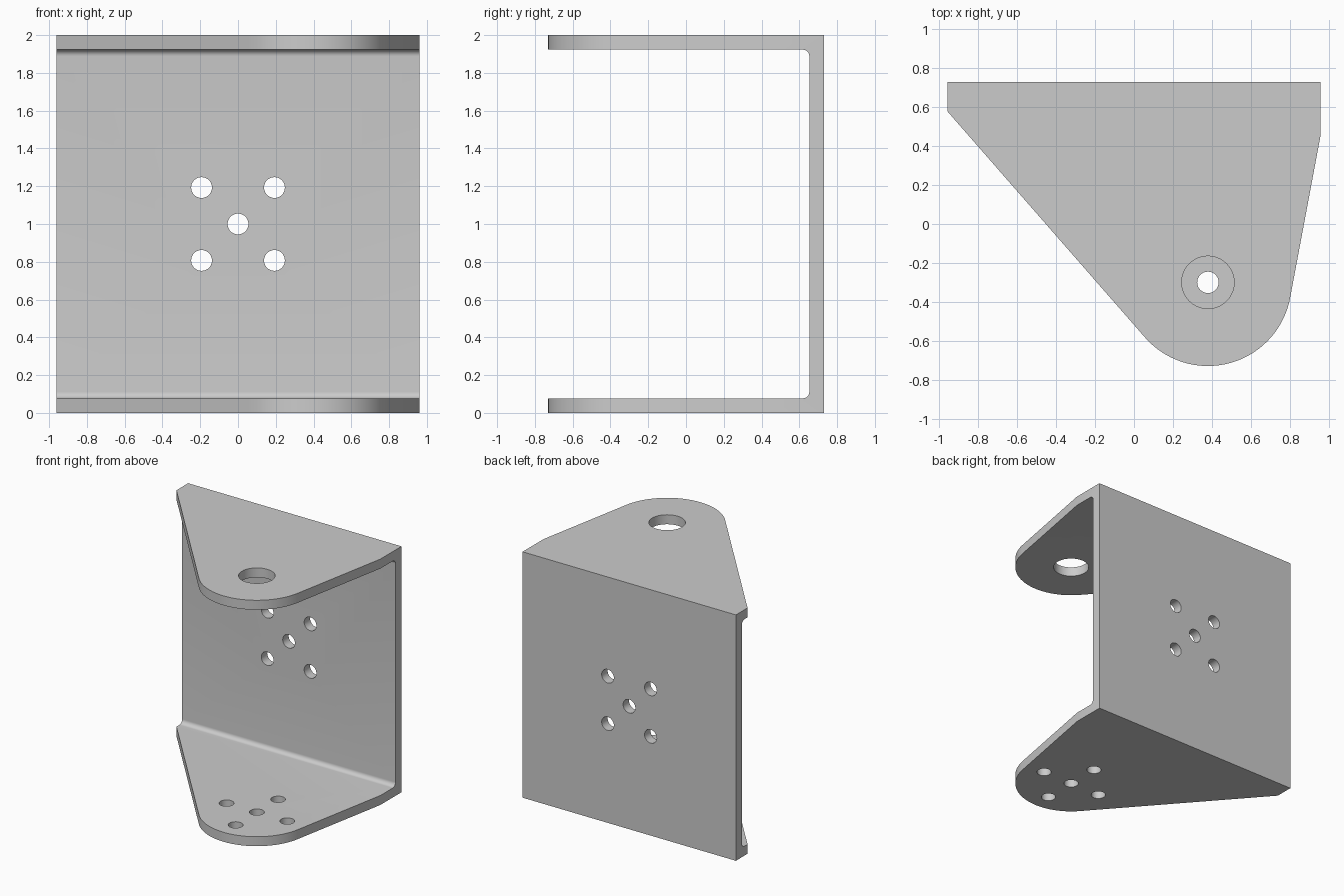
import bpy, bmesh, math
from mathutils import Vector, Matrix

cube = bpy.data.objects.get("Cube")
if cube:
    bpy.data.objects.remove(cube, do_unlink=True)

HALF_W, HALF_D, HEIGHT = 0.96, 0.73, 2.0
THICK, FILLET = 0.077, 0.035
PIVOT, TIP_R = Vector((0.38, -0.30)), 0.43
HOLE_R, BORE_R, SPREAD = 0.055, 0.135, 0.193

steel = bpy.data.materials.new("plain grey steel")
steel.use_nodes = True
steel.diffuse_color = (0.6, 0.6, 0.6, 1)
steel.node_tree.nodes["Principled BSDF"].inputs["Base Color"].default_value = (0.6, 0.6, 0.6, 1)


def prism(name, points, offset):
    """Extrude a closed outline of 3D points along an offset."""
    bm = bmesh.new()
    face = bm.faces.new([bm.verts.new(p) for p in points])
    ext = bmesh.ops.extrude_face_region(bm, geom=[face])
    moved = [g for g in ext["geom"] if isinstance(g, bmesh.types.BMVert)]
    bmesh.ops.translate(bm, vec=offset, verts=moved)
    bmesh.ops.recalc_face_normals(bm, faces=bm.faces)
    mesh = bpy.data.meshes.new(name)
    bm.to_mesh(mesh)
    bm.free()
    mesh.materials.append(steel)
    obj = bpy.data.objects.new(name, mesh)
    bpy.context.collection.objects.link(obj)
    return obj


def arc(cx, cy, r, start, end, n):
    return [(cx + r * math.cos(start + (end - start) * i / n),
             cy + r * math.sin(start + (end - start) * i / n)) for i in range(n + 1)]


def cut(target, cutter, operation):
    mod = target.modifiers.new("cut", 'BOOLEAN')
    mod.operation, mod.solver, mod.object = operation, 'EXACT', cutter
    bpy.context.view_layer.objects.active = target
    bpy.ops.object.modifier_apply(modifier=mod.name)
    bpy.data.objects.remove(cutter, do_unlink=True)


def drill(target, centre, radius, axis):
    """Bore a round hole through a plate centred at the given point."""
    ring = arc(0, 0, radius, 0, math.tau, 40)[:-1]
    turn = Vector((0, 0, 1)).rotation_difference(axis).to_matrix()
    points = [turn @ Vector((x, y, -0.1)) + Vector(centre) for x, y in ring]
    hole = prism("hole_cutter", points, axis * 0.2)
    hole.hide_render = True
    cut(target, hole, 'DIFFERENCE')


# Channel: folded profile with rounded inside corners
inner_y = HALF_D - THICK
fy = inner_y - FILLET
low, high = THICK + FILLET, HEIGHT - THICK - FILLET
profile = [(-HALF_D - 0.1, 0), (HALF_D, 0), (HALF_D, HEIGHT),
           (-HALF_D - 0.1, HEIGHT), (-HALF_D - 0.1, HEIGHT - THICK)]
profile += arc(fy, high, FILLET, math.pi / 2, 0, 8)
profile += arc(fy, low, FILLET, 0, -math.pi / 2, 8)
profile.append((-HALF_D - 0.1, THICK))
bracket = prism("bracket", [(-HALF_W, y, z) for y, z in profile], Vector((2 * HALF_W, 0, 0)))

# Flange outline: straight sides tangent to the round tip
def tangent_angle(point, side):
    d = point - PIVOT
    return math.atan2(d.y, d.x) + side * math.acos(TIP_R / d.length)

left_end, right_end = Vector((HALF_W, 0.46)), Vector((-HALF_W, 0.58))
start, end = tangent_angle(right_end, 1), tangent_angle(left_end, -1) + math.tau
eps = 0.1
outline = [(HALF_W, left_end.y), (HALF_W, HALF_D + eps),
           (-HALF_W, HALF_D + eps), (-HALF_W, right_end.y)]
outline += arc(PIVOT.x, PIVOT.y, TIP_R, start, end, 40)

# Trim away everything of the two flanges that lies outside the outline
trim = prism("flange_trim", [(x, y, -eps) for x, y in outline], Vector((0, 0, HEIGHT + 2 * eps)))
trim.hide_render = True
# Widen the straight sides slightly so the channel ends stay clean
for v in trim.data.vertices:
    if abs(abs(v.co.x) - HALF_W) < 1e-4 and v.co.y > HALF_D:
        v.co.x *= 1.0005
cut(bracket, trim, 'INTERSECT')

# Back plate holes: square of four around a centre hole
square = [(0, 0)] + [(sx * SPREAD, sz * SPREAD) for sx in (-1, 1) for sz in (-1, 1)]
for x, z in square:
    drill(bracket, (x, HALF_D - THICK / 2, HEIGHT / 2 + z), HOLE_R, Vector((0, 1, 0)))

# Lower flange holes: the same pattern turned by an eighth
turn = Matrix.Rotation(math.pi / 4, 2)
for p in square:
    c = PIVOT + turn @ Vector(p)
    drill(bracket, (c.x, c.y, THICK / 2), HOLE_R, Vector((0, 0, 1)))

# Upper flange bore
drill(bracket, (PIVOT.x, PIVOT.y, HEIGHT - THICK / 2), BORE_R, Vector((0, 0, 1)))

bpy.ops.object.select_all(action='DESELECT')
bracket.select_set(True)
bpy.context.view_layer.objects.active = bracket
bpy.ops.object.shade_smooth_by_angle(angle=math.radians(30))
